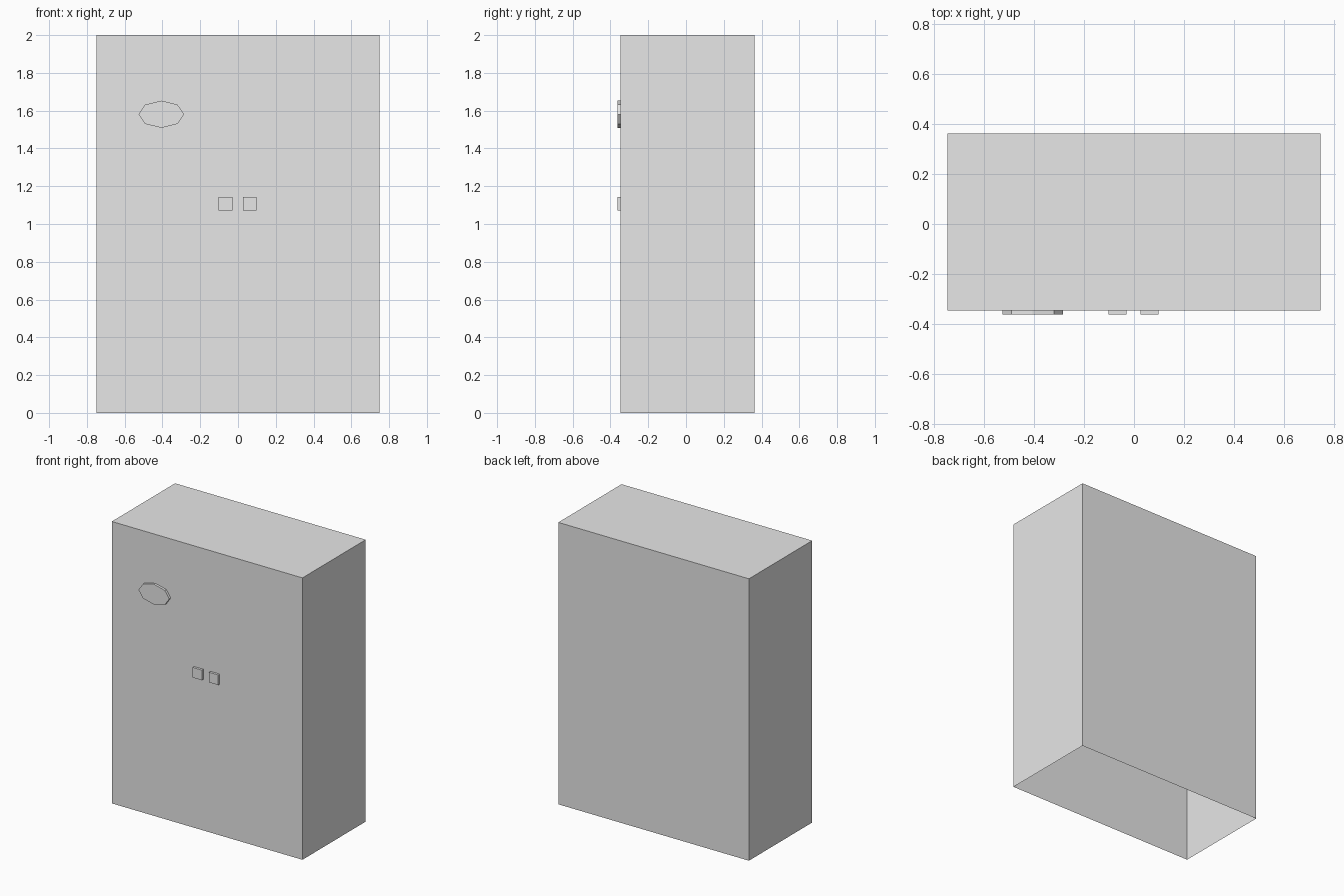
import bpy
import bmesh
from mathutils import Matrix, Vector

cube = bpy.data.objects.get("Cube")
if cube:
    bpy.data.objects.remove(cube)

grey = bpy.data.materials.new("light grey")
grey.use_nodes = True
grey.diffuse_color = (0.8, 0.8, 0.8, 1)
grey.node_tree.nodes["Principled BSDF"].inputs["Base Color"].default_value = (0.8, 0.8, 0.8, 1)

HALF_WIDTH = 0.748
BACK, FRONT, RAISED = 0.363, -0.346, -0.363
HEIGHT = 2.0


def add_part(name, bm):
    mesh = bpy.data.meshes.new(name)
    bm.to_mesh(mesh)
    bm.free()
    mesh.materials.append(grey)
    obj = bpy.data.objects.new(name, mesh)
    bpy.context.collection.objects.link(obj)


def box(low, high):
    bm = bmesh.new()
    low, high = Vector(low), Vector(high)
    place = Matrix.Translation((low + high) / 2) @ Matrix.Diagonal((*(high - low), 1))
    bmesh.ops.create_cube(bm, size=1, matrix=place)
    return bm


# Cabinet shell, open underneath
shell = box((-HALF_WIDTH, FRONT, 0), (HALF_WIDTH, BACK, HEIGHT))
shell.normal_update()
bottom = [f for f in shell.faces if f.normal.z < -0.5]
bmesh.ops.delete(shell, geom=bottom, context="FACES_ONLY")
add_part("cabinet_shell", shell)

# Pair of square door knobs
for name, x in (("right_knob", -0.066), ("left_knob", 0.063)):
    add_part(name, box((x - 0.036, RAISED, 1.072), (x + 0.036, FRONT, 1.144)))

# Eight-sided oval plate on the upper door
plate = bmesh.new()
place = (Matrix.Translation((-0.406, (FRONT + RAISED) / 2, 1.581))
         @ Matrix.Diagonal((0.121, 1, 0.072, 1))
         @ Matrix.Rotation(1.5707963, 4, "X"))
bmesh.ops.create_cone(plate, cap_ends=True, segments=8, radius1=1, radius2=1,
                      depth=FRONT - RAISED, matrix=place)
add_part("oval_plate", plate)
